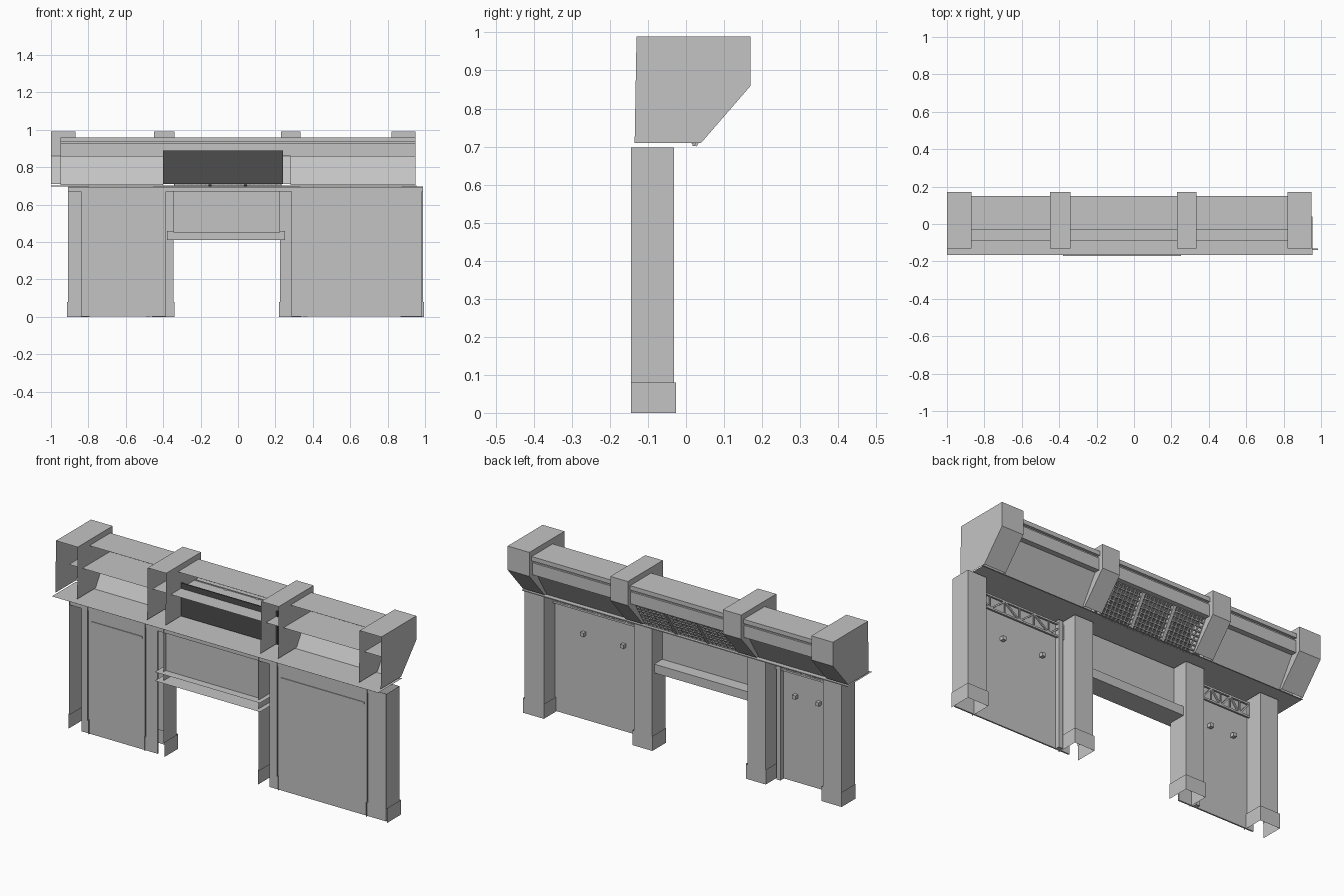
import bpy, bmesh
from mathutils import Vector

if "Cube" in bpy.data.objects:
    bpy.data.objects.remove(bpy.data.objects["Cube"], do_unlink=True)


def material(name, value):
    m = bpy.data.materials.new(name)
    m.use_nodes = True
    color = (value, value, value, 1)
    m.diffuse_color = color
    m.node_tree.nodes["Principled BSDF"].inputs["Base Color"].default_value = color
    return m


GREY = material("light grey", 0.55)
DARK = material("dark grey", 0.075)


def finish(name, bm, mat=GREY):
    mesh = bpy.data.meshes.new(name)
    bm.to_mesh(mesh)
    bm.free()
    mesh.materials.append(mat)
    ob = bpy.data.objects.new(name, mesh)
    bpy.context.collection.objects.link(ob)
    return ob


def sweep(name, profile, axis, a, b, caps=False, mat=GREY):
    """Open shell: a yz profile pulled along x, or an xy profile along z."""
    place = (lambda p, t: (t, p[0], p[1])) if axis == "x" else (lambda p, t: (p[0], p[1], t))
    bm = bmesh.new()
    first = [bm.verts.new(place(p, a)) for p in profile]
    last = [bm.verts.new(place(p, b)) for p in profile]
    for i in range(len(profile) - 1):
        bm.faces.new((first[i], first[i + 1], last[i + 1], last[i]))
    if caps:
        bm.faces.new(first[::-1])
        bm.faces.new(last)
    return finish(name, bm, mat)


def add_box(bm, x0, x1, y0, y1, z0, z1):
    v = bmesh.ops.create_cube(bm, size=1)["verts"]
    bmesh.ops.scale(bm, vec=(x1 - x0, y1 - y0, z1 - z0), verts=v)
    bmesh.ops.translate(bm, vec=((x0 + x1) / 2, (y0 + y1) / 2, (z0 + z1) / 2), verts=v)


def box(name, *size, mat=GREY):
    bm = bmesh.new()
    add_box(bm, *size)
    return finish(name, bm, mat)


def add_bar(bm, p, q, width):
    """Square bar between two points."""
    p, q = Vector(p), Vector(q)
    v = bmesh.ops.create_cube(bm, size=1)["verts"]
    bmesh.ops.scale(bm, vec=(width, width, (q - p).length), verts=v)
    turn = (q - p).to_track_quat("Z", "Y").to_matrix()
    bmesh.ops.rotate(bm, matrix=turn, verts=v)
    bmesh.ops.translate(bm, vec=(p + q) / 2, verts=v)


# Canopy blocks: hollow, open at the front and bottom
blocks = [(-1.0, -0.87), (-0.45, -0.34), (0.23, 0.335), (0.82, 0.95)]
block_side = [(-0.135, 0.71), (-0.13, 0.99), (0.17, 0.99), (0.17, 0.86), (0.04, 0.71)]
for i, (a, b) in enumerate(blocks):
    sweep(f"canopy_block_{i + 1}", block_side[1:], "x", a, b)
    for side, x in (("right", a), ("left", b)):
        bm = bmesh.new()
        bm.faces.new([bm.verts.new((x, y, z)) for y, z in block_side])
        finish(f"block_{i + 1}_{side}_panel", bm)

# Canopy fascia with a stepped top trim and a groove
fascia = [(-0.03, 0.96), (0.15, 0.96), (0.15, 0.937), (0.135, 0.937),
          (0.135, 0.925), (0.145, 0.925), (0.145, 0.86), (0.115, 0.86)]
sweep("canopy_fascia", fascia, "x", -0.95, 0.95)
sweep("canopy_shelf", [(-0.09, 0.86), (0.115, 0.86)], "x", -0.95, 0.95)

# Sloping soffits beside the middle bay
SLOPE_TOP, SLOPE_LOW = (0.115, 0.86), (0.02, 0.705)
sweep("soffit_right", [SLOPE_TOP, SLOPE_LOW], "x", -0.95, -0.40)
sweep("soffit_left", [SLOPE_TOP, SLOPE_LOW], "x", 0.28, 0.95)


# Grille in the middle bay
def on_slope(x, t):
    return (x, SLOPE_LOW[0] + t * (SLOPE_TOP[0] - SLOPE_LOW[0]),
            SLOPE_LOW[1] + t * (SLOPE_TOP[1] - SLOPE_LOW[1]))


bm = bmesh.new()
for i in range(25):
    x = -0.34 + 0.57 * i / 24
    add_bar(bm, on_slope(x, 0), on_slope(x, 1), 0.018 if i in (8, 16) else 0.007)
for i in range(9):
    add_bar(bm, on_slope(-0.34, i / 8), on_slope(0.23, i / 8), 0.007)
finish("soffit_grille", bm)
box("dark_back_panel", -0.40, 0.24, -0.003, 0.003, 0.71, 0.89, mat=DARK)

# Flat ledge under the canopy and its lip
sweep("ledge", [(-0.165, 0.702), (0.04, 0.702), (0.04, 0.697)], "x", -1.0, 0.955)
sweep("ledge_lip", [(-0.14, 0.67), (-0.14, 0.695)], "x", -0.91, 0.99)

# Pillars: three-sided shells with wider plinths
FRONT, BACK = -0.145, -0.032
pillars = [(-0.91, -0.80), (-0.455, -0.345), (0.225, 0.335), (0.875, 0.99)]
for i, (a, b) in enumerate(pillars):
    sweep(f"pillar_{i + 1}", [(a, FRONT), (a, BACK), (b, BACK), (b, FRONT)], "z", 0.075, 0.697)
    a, b, back = a - 0.005, b + 0.005, BACK + 0.006
    sweep(f"plinth_{i + 1}", [(a, FRONT), (a, back), (b, back), (b, FRONT)], "z", 0, 0.08)


# Walls, each with a jamb, a slim rail, a truss and two knobs
def wall(side, x0, x1, inner, jamb_x, knobs):
    left, right = inner
    box(f"{side}_wall", x0, x1, -0.138, -0.13, 0.003, 0.69)
    box(f"{side}_jamb", jamb_x - 0.012, jamb_x + 0.012, -0.13, -0.105, 0, 0.69)
    box(f"{side}_front_rail", left + 0.02, right - 0.02, -0.142, -0.138, 0.605, 0.615)
    bm = bmesh.new()
    low, high, y, bays = 0.60, 0.67, -0.115, 6
    for z in (low, high):
        add_bar(bm, (left, y, z), (right, y, z), 0.010)
    step = (right - left) / bays
    for k in range(bays):
        x = left + k * step
        ends = (low, high) if k % 2 else (high, low)
        add_bar(bm, (x, y, ends[0]), (x + step, y, ends[1]), 0.008)
        add_bar(bm, (x, y, low), (x, y, high), 0.006)
    finish(f"{side}_truss", bm)
    for k, x in enumerate(knobs):
        box(f"{side}_knob_{k + 1}", x - 0.01, x + 0.01, -0.13, -0.108, 0.46, 0.48)


wall("left", 0.285, 0.985, (0.335, 0.875), 0.36, (0.70, 0.46))
wall("right", -0.84, -0.385, (-0.80, -0.455), -0.48, (-0.57, -0.71))

# Panel over the opening with a channel beam under it
box("lintel_panel", -0.345, 0.225, -0.125, -0.119, 0.45, 0.697)
sweep("lintel_beam", [(-0.17, 0.46), (-0.05, 0.46), (-0.05, 0.412), (-0.17, 0.412)],
      "x", -0.38, 0.25)
